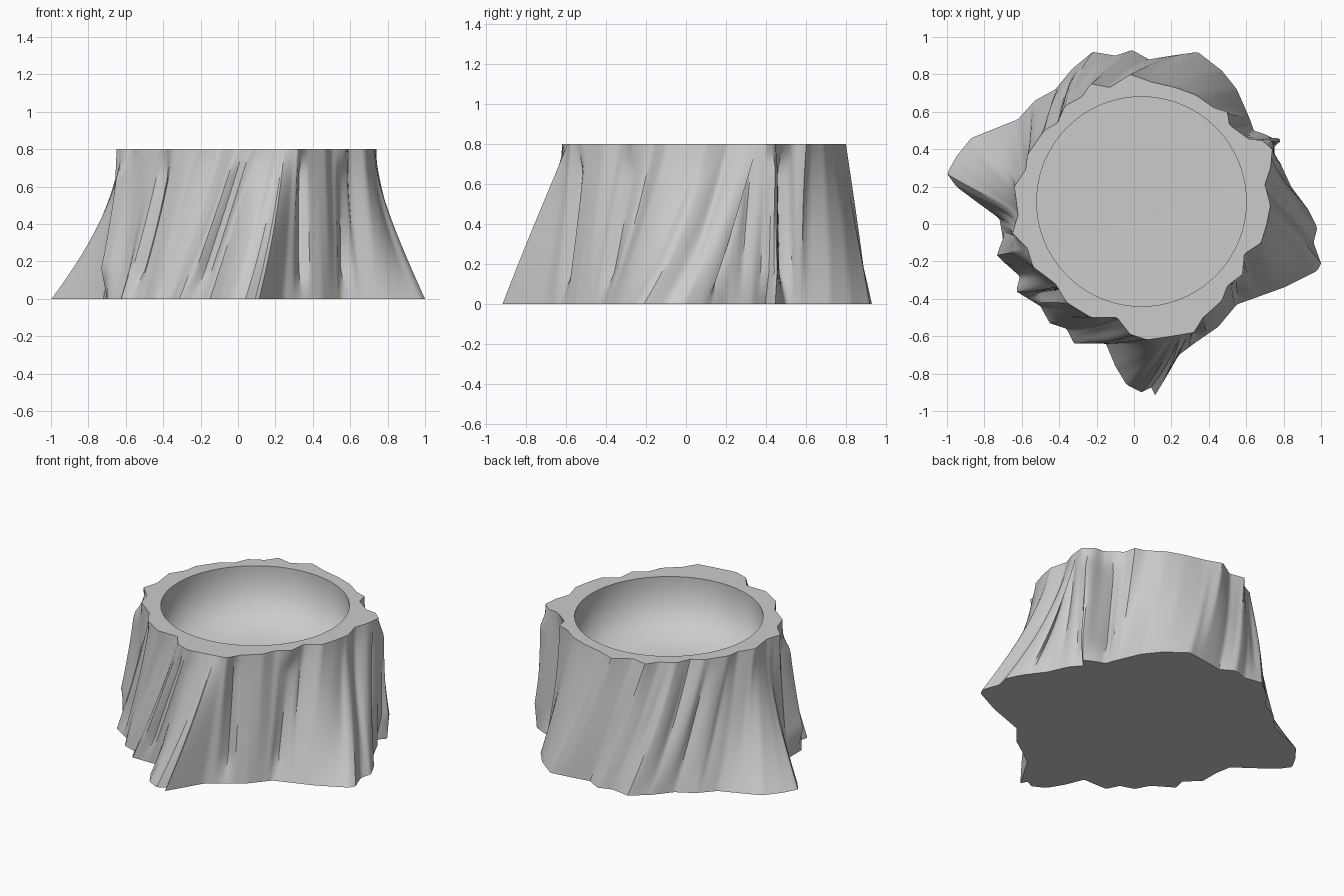
import bpy
import bmesh
from math import sin, cos, exp, radians, pi
from mathutils import Vector

if "Cube" in bpy.data.objects:
    bpy.data.objects.remove(bpy.data.objects["Cube"], do_unlink=True)

COLUMNS, LAYERS = 360, 20
HEIGHT, HOLLOW_FLOOR, HOLLOW_RADIUS = 0.8, 0.2, 0.56
CENTRE = Vector((0.04, 0.12))

# Root outline at the ground, in hundredths, counter-clockwise
ROOTS = [(98, -2), (93, 8), (84, 20), (78, 33), (72, 40), (78, 44), (70, 48),
         (64, 50), (62, 56), (55, 72), (47, 82), (34, 92), (20, 90), (8, 88),
         (-1, 93), (-10, 90), (-22, 92), (-33, 83), (-42, 72), (-53, 66),
         (-62, 56), (-72, 52), (-87, 46), (-95, 36), (-100, 27), (-95, 20),
         (-83, 11), (-72, 3), (-70, -8), (-70, -20), (-61, -28), (-63, -36),
         (-50, -44), (-45, -53), (-36, -56), (-32, -64), (-15, -64),
         (-10, -76), (-4, -86), (4, -90), (10, -87), (11, -92), (17, -82),
         (24, -70), (32, -64), (45, -55), (55, -43), (80, -34), (98, -25),
         (100, -21), (96, -10)]

# Scalloped outline of the sawn top
CROWN = [(71, 0), (73, 10), (70, 21), (73, 30), (74, 40), (68, 45), (62, 45),
         (51, 53), (50, 60), (43, 62), (33, 69), (22, 73), (9, 76), (-2, 80),
         (-13, 73), (-23, 75), (-28, 68), (-37, 63), (-41, 54), (-48, 50),
         (-57, 37), (-58, 29), (-64, 20), (-62, 5), (-65, -5), (-57, -13),
         (-54, -23), (-42, -32), (-36, -42), (-23, -50), (-9, -50),
         (-2, -59), (7, -62), (20, -60), (32, -58), (37, -50), (47, -41),
         (50, -33), (58, -27), (59, -16), (68, -10)]

# Directions in degrees where the grain stands upright instead of leaning
UPRIGHT = (24, 200, 297)

# Flanges and gashes in the bark: direction, half width, offset
FEATURES = [(23, 4, 0.05), (31, 4, -0.05), (200, 8, 0.07), (220, 3, -0.04),
            (250, 3, -0.03), (292, 4, -0.04), (315, 4, -0.04)]


def outline_radius(outline, angle):
    """Distance from the centre to the outermost edge in one direction."""
    ray = Vector((cos(angle), sin(angle)))
    best = 0
    for i, point in enumerate(outline):
        a = Vector(outline[i - 1]) / 100 - CENTRE
        b = Vector(point) / 100 - CENTRE
        side_a, side_b = ray.cross(a), ray.cross(b)
        if side_a * side_b <= 0 and side_a != side_b:
            hit = a.lerp(b, side_a / (side_a - side_b))
            best = max(best, hit.dot(ray))
    return best


def polar(radius, angle, z):
    return (CENTRE.x + radius * cos(angle), CENTRE.y + radius * sin(angle), z)


def bark_column(degree):
    """One strand of leaning, flared bark from the ground to the top."""
    start = radians(degree)
    lean = 20 - sum(18 * exp(-((degree - d) / 25) ** 2) for d in UPRIGHT)
    twist = radians(lean)
    low = outline_radius(ROOTS, start)
    high = outline_radius(CROWN, start + twist)
    # The sides flare more sharply at the foot than the front and back
    power = 1.8 - 0.75 * abs(sin(start))
    ridge = 0.02 * (abs(sin(11 * start + 2 * sin(3 * start))) - 0.64)
    feature = sum(offset * max(0, 1 - abs(degree - direction) / width)
                  for direction, width, offset in FEATURES)
    strand = []
    for layer in range(LAYERS + 1):
        t = layer / LAYERS
        radius = high + (low - high) * (1 - t) ** power
        radius += ridge * sin(pi * t) + feature * min(1, 5 * t, 6 * (1 - t))
        strand.append(polar(radius, start + twist * t, HEIGHT * t))
    return strand


def loft(name, rings, material, capped=False):
    """Skin a stack of rings, optionally closing the last one."""
    bm = bmesh.new()
    loops = [[bm.verts.new(p) for p in ring] for ring in rings]
    for lower, upper in zip(loops, loops[1:]):
        for i in range(COLUMNS):
            bm.faces.new((lower[i - 1], lower[i], upper[i], upper[i - 1]))
    if capped:
        bm.faces.new(loops[-1])
    mesh = bpy.data.meshes.new(name)
    bm.to_mesh(mesh)
    bm.free()
    mesh.materials.append(material)
    obj = bpy.data.objects.new(name, mesh)
    bpy.context.collection.objects.link(obj)
    bpy.ops.object.select_all(action='DESELECT')
    obj.select_set(True)
    bpy.context.view_layer.objects.active = obj
    bpy.ops.object.shade_smooth_by_angle(angle=radians(35))
    return obj


# Single plain grey
grey = bpy.data.materials.new("plain grey")
grey.use_nodes = True
colour = (0.6, 0.6, 0.6, 1)
grey.diffuse_color = colour
grey.node_tree.nodes["Principled BSDF"].inputs["Base Color"].default_value = colour

# Bark, from the ground up to the sawn top
strands = [bark_column(360 * c / COLUMNS) for c in range(COLUMNS)]
bark = list(zip(*strands))
loft("stump_bark", bark, grey)

# Flat underside
loft("stump_base", [bark[0][::-1]], grey, capped=True)

# Flat sawn rim between the bark and the round hollow
angles = [2 * pi * c / COLUMNS + radians(12) for c in range(COLUMNS)]
mouth = [polar(HOLLOW_RADIUS, a, HEIGHT) for a in angles]
loft("sawn_rim", [bark[-1], mouth], grey)

# Round hollow with a flat floor, its wall shading softly into the floor
floor = [polar(HOLLOW_RADIUS, a, HOLLOW_FLOOR) for a in angles]
hollow = loft("round_hollow", [mouth, floor], grey, capped=True)
bpy.ops.object.shade_smooth()
hollow.modifiers.new("soft wall", 'WEIGHTED_NORMAL')
